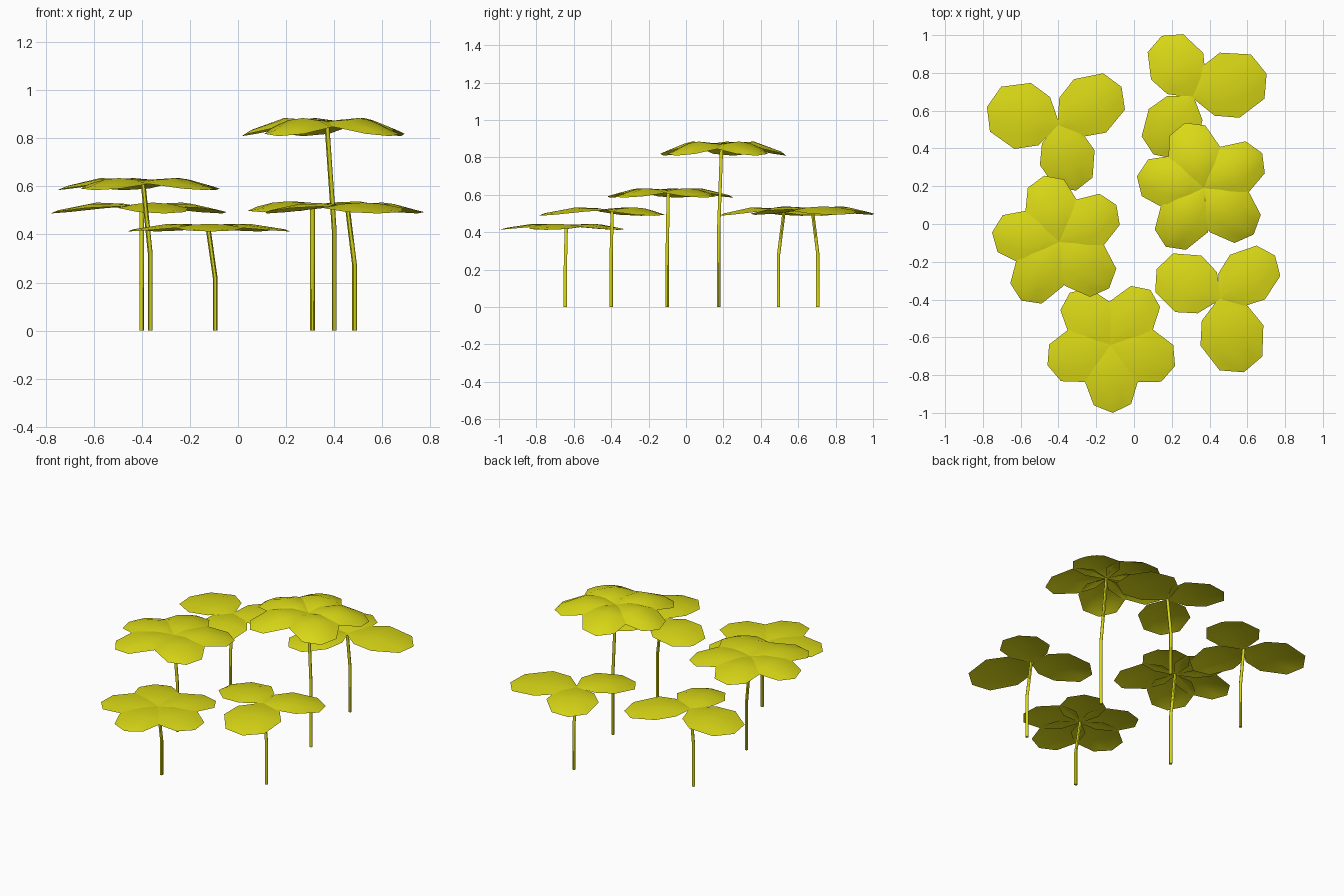
import bpy, bmesh
from math import sin, cos, pi, radians
from mathutils import Vector

cube = bpy.data.objects.get("Cube")
if cube:
    bpy.data.objects.remove(cube, do_unlink=True)

yellow = bpy.data.materials.new("leaf_yellow")
yellow.use_nodes = True
color = (0.70, 0.69, 0.008, 1)
yellow.diffuse_color = color
yellow.node_tree.nodes["Principled BSDF"].inputs["Base Color"].default_value = color


def finish(name, bm):
    """Turn a bmesh into a smooth shaded object."""
    mesh = bpy.data.meshes.new(name)
    bm.to_mesh(mesh)
    bm.free()
    mesh.materials.append(yellow)
    obj = bpy.data.objects.new(name, mesh)
    bpy.context.collection.objects.link(obj)
    bpy.ops.object.select_all(action='DESELECT')
    obj.select_set(True)
    bpy.context.view_layer.objects.active = obj
    bpy.ops.object.shade_smooth_by_angle(angle=radians(60))


def add_leaf(bm, center, arch, angle, length, width):
    """One rounded, slightly domed leaf growing out of the center."""
    a = radians(angle)
    along = Vector((cos(a), sin(a), 0))
    across = Vector((-sin(a), cos(a), 0))

    def point(t, v):
        rise = arch * (0.6 * sin(0.9 * pi * t) - 0.8 * t * t - 0.5 * v * v)
        return bm.verts.new(center + along * t * length
                            + across * v * width / 2 + Vector((0, 0, rise)))

    # distance along the leaf and share of the full width there
    outline = [(0, 0.06), (0.2, 0.73), (0.5, 1), (0.88, 0.68)]
    rows = [[point(t, w * k / 2) for k in range(-2, 3)] for t, w in outline]
    for r0, r1 in zip(rows, rows[1:]):
        for k in range(4):
            bm.faces.new((r0[k], r1[k], r1[k + 1], r0[k + 1]))
    tip = point(1, 0)
    for k in range(4):
        bm.faces.new((rows[-1][k], tip, rows[-1][k + 1]))


def add_stem(name, points, radius=0.01, sides=6):
    """Thin tube through a few points."""
    bm = bmesh.new()
    rings = [[bm.verts.new(Vector(p) + Vector((cos(i * 2 * pi / sides),
                                               sin(i * 2 * pi / sides), 0)) * radius)
              for i in range(sides)] for p in points]
    for r0, r1 in zip(rings, rings[1:]):
        for i in range(sides):
            j = (i + 1) % sides
            bm.faces.new((r0[i], r0[j], r1[j], r1[i]))
    bm.faces.new(rings[0][::-1])
    bm.faces.new(rings[-1])
    finish(name, bm)


def add_plant(name, base, bend, top, arch, leaves):
    add_stem(name + "_stem", [(*base, 0), (*base, bend), top])
    bm = bmesh.new()
    for leaf in leaves:
        add_leaf(bm, Vector(top), arch, *leaf)
    finish(name + "_leaves", bm)


# Three-leaf plants: each leaf is angle, length, width
add_plant("back_right_plant", (-0.40, 0.495), 0.28, (-0.40, 0.525, 0.515), 0.045,
          [(166, 0.39, 0.36), (31, 0.39, 0.33), (-75, 0.36, 0.3)])
add_plant("back_left_plant", (0.31, 0.705), 0.28, (0.31, 0.675, 0.52), 0.045,
          [(17, 0.41, 0.36), (117, 0.36, 0.31), (236, 0.37, 0.31)])
add_plant("front_left_plant", (0.485, -0.40), 0.27, (0.455, -0.395, 0.515), 0.045,
          [(38, 0.37, 0.3), (155, 0.37, 0.33), (-72, 0.41, 0.35)])

# Five-leaf plants
add_plant("tall_plant", (0.40, 0.175), 0.42, (0.37, 0.19, 0.855), 0.075,
          [(106, 0.36, 0.29), (31, 0.36, 0.29), (-43, 0.36, 0.3),
           (237, 0.37, 0.29), (170, 0.36, 0.29)])
add_plant("middle_plant", (-0.365, -0.10), 0.32, (-0.395, -0.095, 0.615), 0.05,
          [(103, 0.36, 0.29), (33, 0.36, 0.29), (-43, 0.36, 0.3),
           (237, 0.37, 0.29), (172, 0.36, 0.29)])
add_plant("front_plant", (-0.095, -0.645), 0.22, (-0.125, -0.64, 0.432), 0.032,
          [(54, 0.36, 0.28), (-18, 0.36, 0.3), (-88, 0.36, 0.29),
           (198, 0.35, 0.3), (128, 0.35, 0.28)])
